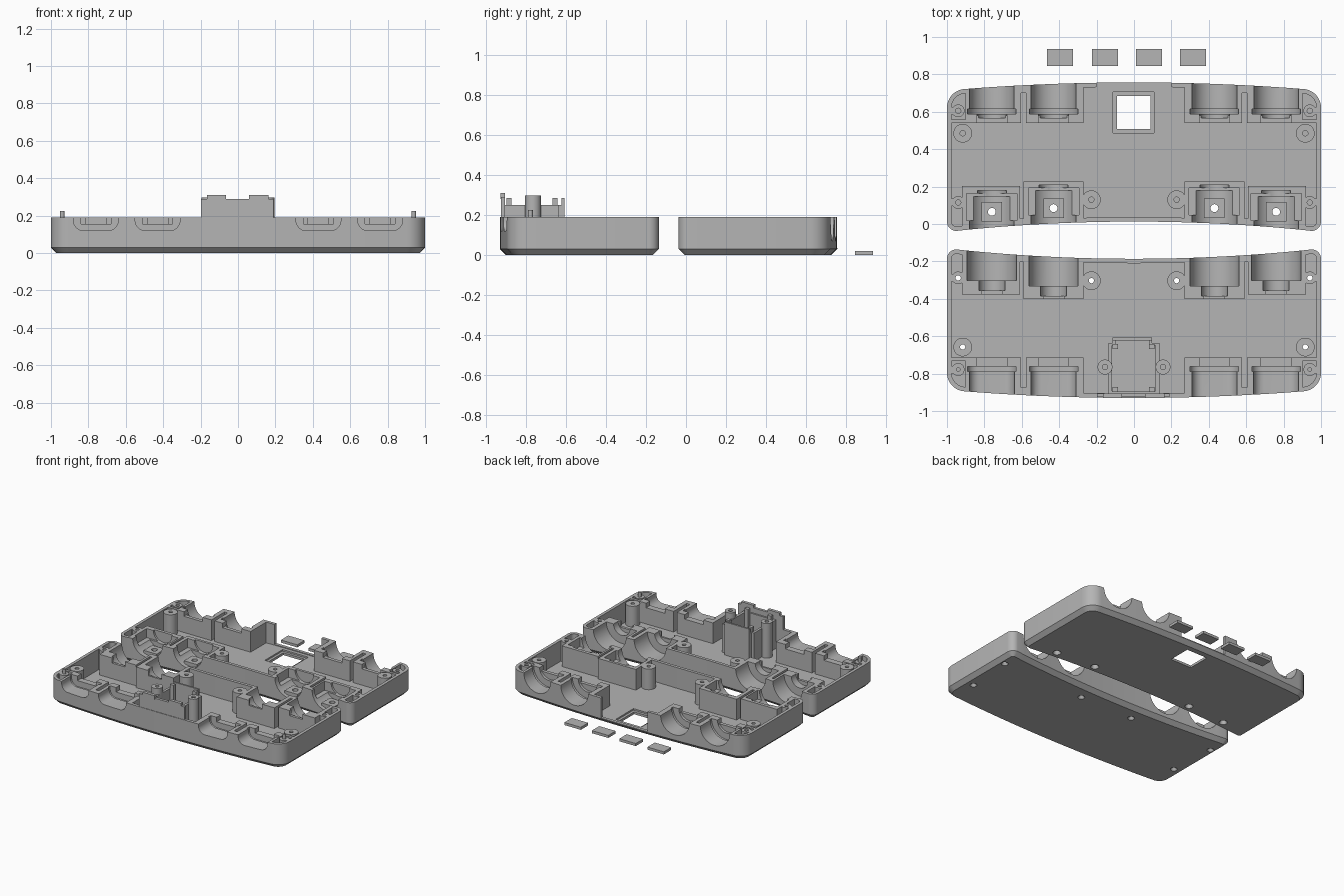
import bpy, bmesh, math
from mathutils import Matrix

if "Cube" in bpy.data.objects:
    bpy.data.objects.remove(bpy.data.objects["Cube"])

TOP = 0.19          # split plane height
FLOOR = 0.03
grey = bpy.data.materials.new("plastic_grey")
grey.diffuse_color = (0.46, 0.46, 0.46, 1)
grey.use_nodes = True
grey.node_tree.nodes["Principled BSDF"].inputs["Base Color"].default_value = grey.diffuse_color


def loft(name, rings):
    """Closed solid through rings of equal point count."""
    bm = bmesh.new()
    vs = [[bm.verts.new(p) for p in r] for r in rings]
    n = len(vs[0])
    for a, b in zip(vs, vs[1:]):
        for i in range(n):
            bm.faces.new((a[i], a[(i + 1) % n], b[(i + 1) % n], b[i]))
    bm.faces.new(vs[0])
    bm.faces.new(vs[-1])
    bmesh.ops.recalc_face_normals(bm, faces=bm.faces)
    me = bpy.data.meshes.new(name)
    bm.to_mesh(me)
    bm.free()
    me.materials.append(grey)
    ob = bpy.data.objects.new(name, me)
    bpy.context.collection.objects.link(ob)
    return ob


def box(x0, x1, y0, y1, z0, z1, name="helper"):
    return loft(name, [[(x0, y0, z), (x1, y0, z), (x1, y1, z), (x0, y1, z)] for z in (z0, z1)])


def circle(r, n):
    return [(r * math.cos(2 * math.pi * (i + .5) / n), r * math.sin(2 * math.pi * (i + .5) / n)) for i in range(n)]


def post(x, y, r, z0, z1, name="helper", r0=None):
    return loft(name, [[(x + a, y + b, z) for a, b in circle(q, 24)]
                       for q, z in ((r0 or r, z0), (r, z1))])


def trough(x, r, y0, y1):
    return loft("helper", [[(x + a, y, TOP + b) for a, b in circle(r, 48)] for y in (y0, y1)])


def tray(x, w, depth, r, y0, y1):
    """Flat-bottomed channel with rounded lower corners."""
    prof = [(w, 0.2), (-w, 0.2)]
    for cx, a0 in ((-w + r, 180), (w - r, 270)):
        for i in range(9):
            a = math.radians(a0 + i * 90 / 8)
            prof.append((cx + r * math.cos(a), -depth + r + r * math.sin(a)))
    return loft("helper", [[(x + a, y, TOP + b) for a, b in prof] for y in (y0, y1)])


def boolean(ob, tools, op='DIFFERENCE'):
    for t in tools:
        m = ob.modifiers.new("cut", 'BOOLEAN')
        m.operation, m.solver, m.object = op, 'EXACT', t
        dg = bpy.context.evaluated_depsgraph_get()
        me = bpy.data.meshes.new_from_object(ob.evaluated_get(dg))
        ob.modifiers.clear()
        ob.data = me
        bpy.data.objects.remove(t)


def outline(d, z):
    """Shell plan: bowed long edges, rounded corners, inset by d."""
    pts = []
    def corner(cx, cy, r, a0):
        for i in range(11):
            a = math.radians(a0 + 9 * i)
            pts.append((cx + (r - d) * math.cos(a), cy + (r - d) * math.sin(a), z))
    corner(0.9, 0.622, 0.1, 0)
    for i in range(1, 24):
        x = 0.9 - 1.8 * i / 24
        pts.append((x, 0.757 - 0.043 * x * x - d, z))
    corner(-0.9, 0.622, 0.1, 90)
    corner(-0.95, 0.013, 0.05, 180)
    for i in range(1, 24):
        x = -0.95 + 1.9 * i / 24
        pts.append((x, 0.013 - 0.055 * x * x + d, z))
    corner(0.95, 0.013, 0.05, 270)
    return pts


def sbox(s, x0, x1, *rest):
    return box(min(s * x0, s * x1), max(s * x0, s * x1), *rest)


def shell(name, is_front):
    body = loft(name, [outline(0.03, 0), outline(0, 0.03), outline(0, TOP)])
    cavity = loft("helper", [outline(0.024, FLOOR), outline(0.024, 0.3)])
    solids, cuts = [], []
    for s in (1, -1):
        # cradle blocks, screw bosses and corner lugs left standing in the cavity
        solids += [sbox(s, x0, x1, y0, y1, 0, .4) for x0, x1, y0, y1 in (
            (.605, .9, .54, .9), (.27, .578, .54, .9), (.61, .92, -.2, .203),
            (.27, .592, -.2, .228), (.895, 1.1, .54, .56), (.94, 1.1, .585, .625),
            (.94, 1.1, .095, .135), (.57, .61, .7, .9), (.58, .62, -.2, .03))]
        solids += [post(s * x, y, r, 0, .4) for x, y, r in (
            (.916, .485, .05), (.228, .13, .05), (.94, .605, .034), (.94, .115, .034))]
        for c, end in ((.76, .128), (.43, .158)):
            x = s * c
            # outer edge channels
            if is_front:
                cuts += [tray(x, .12, .07, .055, .6, 1), tray(x, .13, .08, .055, .588, .615),
                         box(x - .08, x + .08, .5, .61, .155, .4)]
            else:
                cuts += [trough(x, .12, .6, 1), trough(x, .13, .588, .615),
                         trough(x, .08, .567, .61), box(x - .08, x + .08, .5, .58, .155, .4)]
            # inner edge channels
            if is_front:
                cuts += [trough(x, .132, -.2, end), trough(x, .07, 0, end + .055),
                         box(x - .055, x + .055, .1, .3, .15, .4)]
            else:
                cuts += [trough(x, .12, -.2, end + .02), trough(x, .078, 0, end + .05),
                         box(x - .135, x + .135, end - .11, end + .035, .12, .4)]
    boolean(cavity, solids)
    boolean(body, [cavity] + cuts)

    holes = []
    for s in (1, -1):
        if is_front:
            for x, y in ((.916, .485), (.228, .13), (.94, .115)):
                holes += [post(s * x, y, .014, -.1, .3), post(s * x, y, .014, -.002, .018, r0=.026)]
        else:
            # flat mounting pads with through holes
            for x, y in ((.76, .065), (.43, .085)):
                boolean(body, [box(s * x - .055, s * x + .055, y - .052, y + .052, .02, .1)], 'UNION')
                holes += [post(s * x, y, .021, -.1, .3), post(s * x, y, .021, -.002, .018, r0=.03)]
            holes += [post(s * x, y, .014, .04, .3) for x, y in (
                (.916, .485), (.228, .13), (.94, .115), (.94, .605))]
    if not is_front:
        # square window with stepped rim, and the gap in the outer wall
        holes += [box(-.092, .088, .508, .685, -.1, .3), box(-.112, .108, .487, .705, .018, .3),
                  box(-.2, .2, .7, 1, .036, .4)]
    boolean(body, holes)
    return body


def finish(ob):
    bpy.ops.object.select_all(action='DESELECT')
    ob.select_set(True)
    bpy.context.view_layer.objects.active = ob
    bpy.ops.object.shade_smooth_by_angle(angle=math.radians(30))


back = shell("back_shell", False)
front = shell("front_shell", True)
front.data.transform(Matrix.Translation((0, -.173, 0)) @ Matrix.Diagonal((1, -1, 1, 1)))
front.data.flip_normals()
finish(back)
finish(front)

# socket housing in the middle of the front shell
housing = box(-.137, .135, -.915, -.635, .02, .25, "socket_housing")
boolean(housing, [box(-.115, .095, -.65, -.608, .02, .25)], 'UNION')
boolean(housing, [box(-.118, .115, -.893, -.65, FLOOR, .4), box(-.1, .08, -.7, -.622, FLOOR, .4)])
for x in (-.1, .095):
    for y in (-.885, -.655):
        box(x - .015, x + .015, y - .013, y + .013, FLOOR, .285, "housing_corner_post")
box(-.115, .095, -.622, -.608, .24, .285, "housing_rear_lip")

# end plate with two locking tabs
box(-.197, .19, -.926, -.905, .17, .29, "end_plate")
for x in (-.115, .11):
    box(x - .052, x + .052, -.929, -.905, .28, .31, "end_plate_tab")

# housing screw posts and locating pegs
for s in (1, -1):
    p = post(s * .155, -.765, .04, .02, .297, "housing_screw_post")
    boolean(p, [post(s * .155, -.765, .014, .1, .4)])
    finish(p)
    finish(post(s * .94, -.778, .012, .15, .225, "locating_peg"))

# four loose feet
for x in (-.395, -.155, .08, .315):
    box(x - .07, x + .07, .845, .935, 0, .02, "foot_pad")
